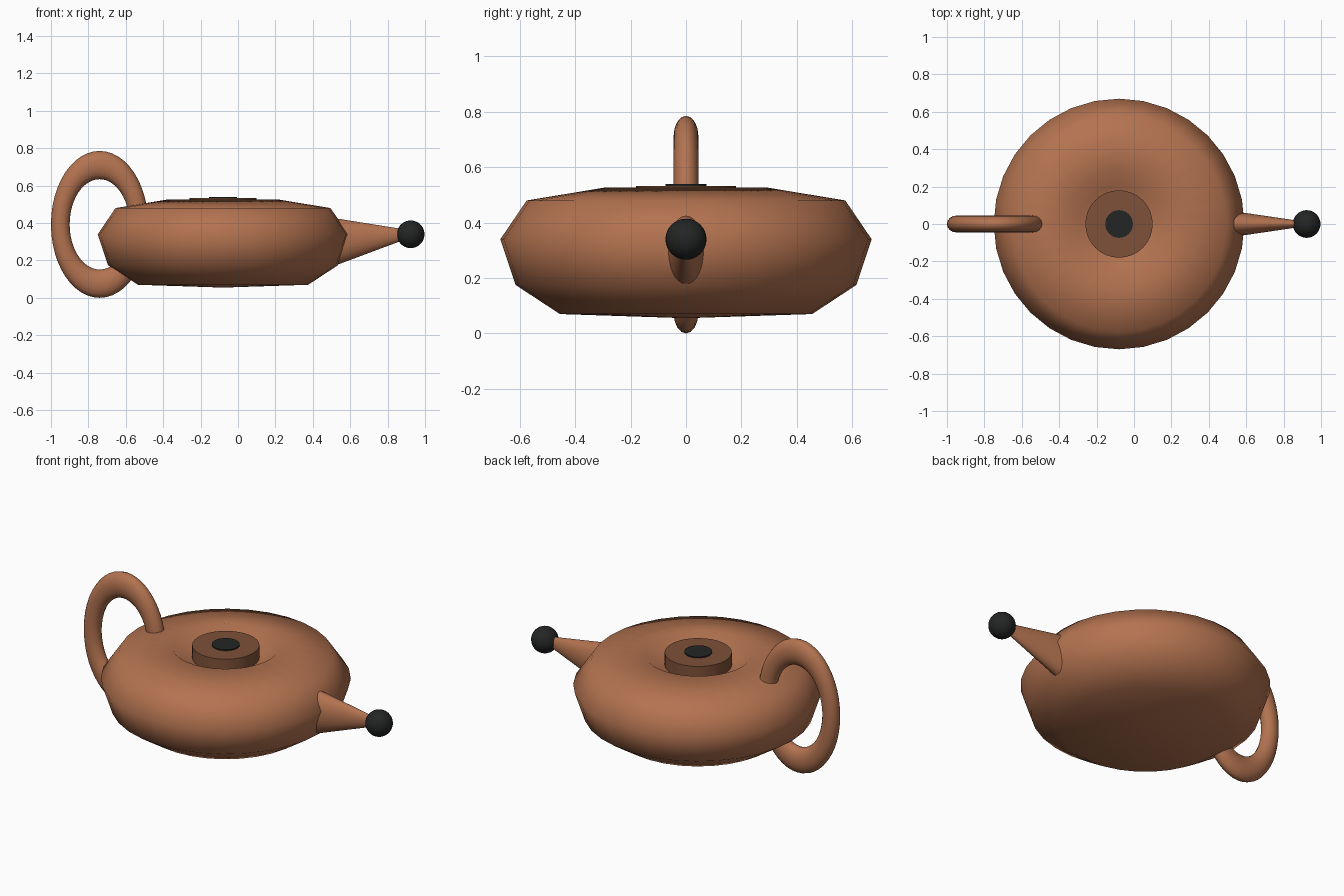
import bpy, bmesh, math
from mathutils import Vector

if "Cube" in bpy.data.objects:
    bpy.data.objects.remove(bpy.data.objects["Cube"])

CX = -0.08  # axis of the pot


def material(name, rgb):
    m = bpy.data.materials.new(name)
    m.diffuse_color = (*rgb, 1)
    m.use_nodes = True
    m.node_tree.nodes["Principled BSDF"].inputs["Base Color"].default_value = m.diffuse_color
    return m


clay = material("clay brown", (0.45, 0.17, 0.08))
dark_clay = material("dark clay", (0.21, 0.083, 0.04))
black = material("black", (0.017, 0.018, 0.018))


def finish(name, bm, mat, angle=180):
    bmesh.ops.recalc_face_normals(bm, faces=bm.faces)
    me = bpy.data.meshes.new(name)
    bm.to_mesh(me)
    bm.free()
    me.materials.append(mat)
    ob = bpy.data.objects.new(name, me)
    bpy.context.collection.objects.link(ob)
    bpy.ops.object.select_all(action='DESELECT')
    bpy.context.view_layer.objects.active = ob
    ob.select_set(True)
    bpy.ops.object.shade_smooth_by_angle(angle=math.radians(angle))
    return ob


def skin(bm, rings, closed=False):
    """Join equal rings of vertices with quads."""
    pairs = list(zip(rings, rings[1:]))
    if closed:
        pairs.append((rings[-1], rings[0]))
    for a, b in pairs:
        n = len(a)
        for i in range(n):
            j = (i + 1) % n
            bm.faces.new((a[i], a[j], b[j], b[i]))


def lathe(name, profile, mat, sides=32, angle=180):
    """Turn (radius, z) points round the pot axis; ends are closed at the axis."""
    bm = bmesh.new()
    rings = [[bm.verts.new((CX + r * math.cos(2 * math.pi * i / sides),
                            r * math.sin(2 * math.pi * i / sides), z))
              for i in range(sides)] for r, z in profile[1:-1]]
    skin(bm, rings)
    for ring, (_, z) in ((rings[0], profile[0]), (rings[-1], profile[-1])):
        c = bm.verts.new((CX, 0, z))
        for i in range(sides):
            bm.faces.new((ring[i], ring[(i + 1) % sides], c))
    return finish(name, bm, mat, angle)


# squat body with a recess round the lid
lathe("pot_body", [(0, 0.055), (0.455, 0.07), (0.615, 0.175), (0.67, 0.34),
                   (0.575, 0.48), (0.29, 0.527), (0.205, 0.46), (0, 0.455)], clay)

# lid and its flat button
lathe("lid", [(0, 0.44), (0.18, 0.44), (0.18, 0.533), (0, 0.533)], dark_clay, angle=30)
lathe("lid_button", [(0, 0.52), (0.074, 0.52), (0.074, 0.54), (0, 0.54)], black, angle=30)

# tapering oval spout
bm = bmesh.new()
rings = []
for x, z, ry, rz in ((0.48, 0.295, 0.076, 0.137), (0.93, 0.343, 0.010, 0.017)):
    rings.append([bm.verts.new((x, ry * math.cos(2 * math.pi * i / 32),
                                z + rz * math.sin(2 * math.pi * i / 32))) for i in range(32)])
skin(bm, rings)
for ring in rings:
    bm.faces.new(ring)
finish("spout", bm, clay, 40)

# ball at the spout tip
bm = bmesh.new()
bmesh.ops.create_uvsphere(bm, u_segments=32, v_segments=16, radius=0.074)
bmesh.ops.translate(bm, verts=bm.verts, vec=Vector((0.923, 0, 0.34)))
finish("spout_ball", bm, black)

# oval ring handle
bm = bmesh.new()
rings = []
for i in range(48):
    a = 2 * math.pi * i / 48
    ring = []
    for j in range(16):
        b = 2 * math.pi * j / 16
        r = 0.21 + 0.05 * math.cos(b)
        ring.append(bm.verts.new((-0.74 + r * math.cos(a), 0.045 * math.sin(b),
                                  0.393 + 1.51 * r * math.sin(a))))
    rings.append(ring)
skin(bm, rings, closed=True)
finish("handle", bm, clay)
